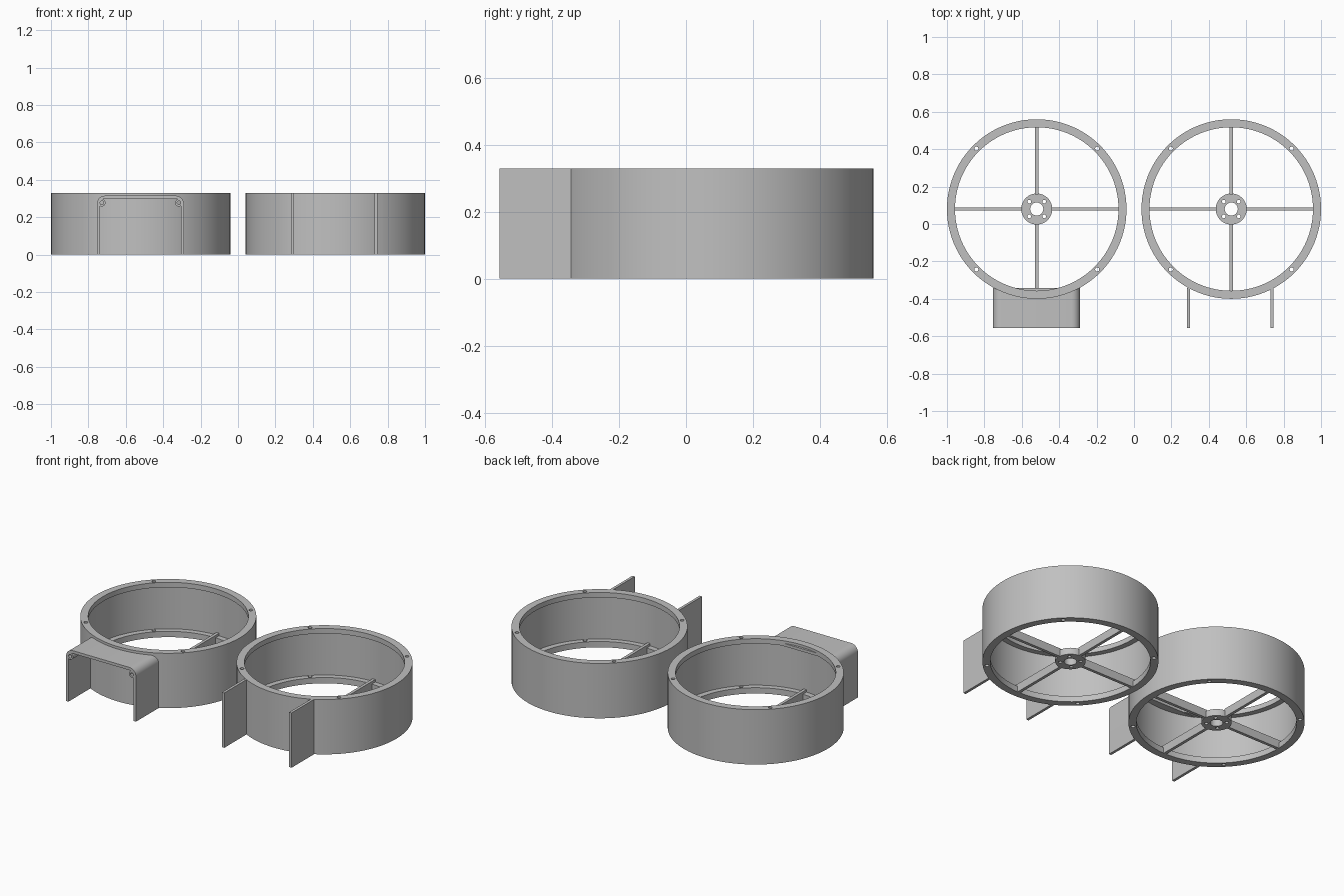
import bpy, bmesh
from math import cos, sin, pi, radians
from mathutils import Matrix

cube = bpy.data.objects.get("Cube")
if cube:
    bpy.data.objects.remove(cube, do_unlink=True)

grey = bpy.data.materials.new("light grey plastic")
grey.use_nodes = True
grey.diffuse_color = (0.53, 0.53, 0.53, 1)
grey.node_tree.nodes["Principled BSDF"].inputs["Base Color"].default_value = grey.diffuse_color

CY = 0.08          # ring centre in y
R_OUT, R_WALL, R_LIP = 0.48, 0.47, 0.437
HEIGHT = 0.33
FRONT, JOIN = -0.557, -0.343


def finish(ob):
    """Give the part its colour and smooth its round faces."""
    ob.data.materials.clear()
    ob.data.materials.append(grey)
    bpy.ops.object.select_all(action='DESELECT')
    ob.select_set(True)
    bpy.context.view_layer.objects.active = ob
    bpy.ops.object.shade_smooth_by_angle(angle=radians(30))
    return ob


def from_bmesh(name, bm):
    bmesh.ops.recalc_face_normals(bm, faces=bm.faces)
    mesh = bpy.data.meshes.new(name)
    bm.to_mesh(mesh)
    bm.free()
    ob = bpy.data.objects.new(name, mesh)
    bpy.context.collection.objects.link(ob)
    return ob


def circle(r, n, x=0, y=0):
    return [(x + r * cos(2 * pi * i / n), y + r * sin(2 * pi * i / n)) for i in range(n)]


def plate(name, outlines, depth, matrix):
    """Extrude a flat outline with holes from local z = 0 to depth."""
    curve = bpy.data.curves.new(name, 'CURVE')
    curve.dimensions = '2D'
    curve.fill_mode = 'BOTH'
    curve.extrude = depth / 2
    for pts in outlines:
        spline = curve.splines.new('POLY')
        spline.points.add(len(pts) - 1)
        for p, (x, y) in zip(spline.points, pts):
            p.co = (x, y, 0, 1)
        spline.use_cyclic_u = True
    temp = bpy.data.objects.new(name, curve)
    bpy.context.collection.objects.link(temp)
    bpy.context.view_layer.update()
    evaluated = temp.evaluated_get(bpy.context.evaluated_depsgraph_get())
    bm = bmesh.new()
    bm.from_mesh(bpy.data.meshes.new_from_object(evaluated))
    bpy.data.objects.remove(temp, do_unlink=True)
    bmesh.ops.remove_doubles(bm, verts=bm.verts, dist=0.0001)
    bm.transform(matrix @ Matrix.Translation((0, 0, depth / 2)))
    return finish(from_bmesh(name, bm))


def box(name, x0, x1, y0, y1, z0, z1, matrix=Matrix()):
    bm = bmesh.new()
    bmesh.ops.create_cube(bm, size=1)
    bm.transform(matrix @ Matrix.Translation(((x0 + x1) / 2, (y0 + y1) / 2, (z0 + z1) / 2))
                 @ Matrix.Diagonal((x1 - x0, y1 - y0, z1 - z0, 1)))
    return finish(from_bmesh(name, bm))


def housing(name, cx):
    """Thin round wall with an inward lip at each end and four screw holes."""
    profile = [(R_OUT, 0), (R_OUT, HEIGHT), (R_LIP, HEIGHT), (R_LIP, 0.3),
               (R_WALL, 0.3), (R_WALL, 0.035), (R_LIP, 0.035), (R_LIP, 0)]
    n = 96
    bm = bmesh.new()
    rings = [[bm.verts.new((cx + r * cos(2 * pi * i / n), CY + r * sin(2 * pi * i / n), z))
              for r, z in profile] for i in range(n)]
    for i in range(n):
        a, b = rings[i], rings[(i + 1) % n]
        for j in range(len(profile)):
            k = (j + 1) % len(profile)
            bm.faces.new((a[j], b[j], b[k], a[k]))
    ob = from_bmesh(name, bm)

    cut = bmesh.new()
    for i in range(4):
        a = pi / 4 + i * pi / 2
        bmesh.ops.create_cone(cut, cap_ends=True, segments=16, radius1=0.011, radius2=0.011,
                              depth=0.5, matrix=Matrix.Translation(
                                  (cx + 0.457 * cos(a), CY + 0.457 * sin(a), HEIGHT / 2)))
    cutter = from_bmesh(name + "_hole_cutter", cut)
    cutter.hide_render = True
    mod = ob.modifiers.new("screw holes", 'BOOLEAN')
    mod.operation = 'DIFFERENCE'
    mod.solver = 'EXACT'
    mod.object = cutter
    bpy.context.view_layer.objects.active = ob
    bpy.ops.object.modifier_apply(modifier=mod.name)
    bpy.data.objects.remove(cutter, do_unlink=True)
    finish(ob)


# Two round housings, each with a drilled hub on four spokes
for side, cx in (("right", -0.52), ("left", 0.52)):
    housing(side + "_housing", cx)
    centre = Matrix.Translation((cx, CY, 0))
    holes = [circle(0.01, 16, 0.056 * cos(a), 0.056 * sin(a))
             for a in (pi / 4 + i * pi / 2 for i in range(4))]
    plate(side + "_hub", [circle(0.083, 48), circle(0.035, 32)] + holes, 0.04, centre)
    for i in range(4):
        box(f"{side}_spoke_{i + 1}", 0.079, R_WALL + 0.004, -0.009, 0.009, 0, 0.05,
            centre @ Matrix.Rotation(i * pi / 2, 4, 'Z'))

# Two upright fins on the left housing
for name, x in (("inner_fin", 0.291), ("outer_fin", 0.739)):
    box(name, x - 0.008, x + 0.008, FRONT, JOIN, 0, HEIGHT)


def arch(half, top, r, n=8):
    """Arch outline from the right foot over to the left foot."""
    right = [(half, 0)] + [(half - r + r * cos(i * pi / 2 / n), top - r + r * sin(i * pi / 2 / n))
                           for i in range(n + 1)]
    return right + [(-x, z) for x, z in reversed(right)]


# Rounded tunnel cover on the right housing, with screw bosses in its corners
back = Matrix.Translation((-0.522, JOIN, 0)) @ Matrix.Rotation(pi / 2, 4, 'X')
plate("tunnel_cover", [arch(0.233, 0.315, 0.045) + arch(0.217, 0.298, 0.029)[::-1]],
      JOIN - FRONT, back)
for name, x in (("outer_boss", -0.206), ("inner_boss", 0.206)):
    plate(name, [circle(0.02, 24, x, 0.277), circle(0.01, 16, x, 0.277)], 0.1,
          back @ Matrix.Translation((0, 0, JOIN - FRONT - 0.1)))
